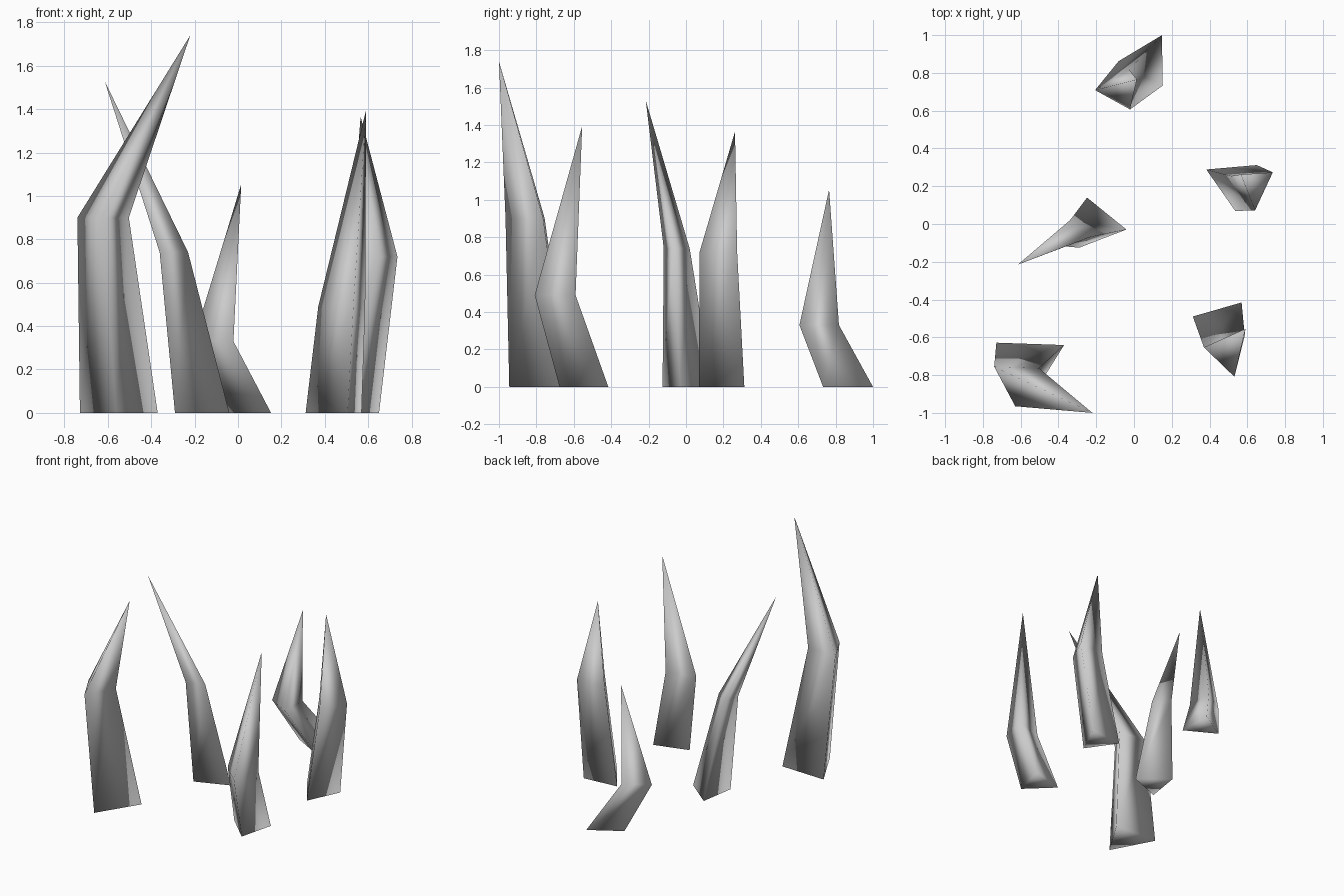
import bpy, bmesh
from math import sin, cos, radians

if "Cube" in bpy.data.objects:
    bpy.data.objects.remove(bpy.data.objects["Cube"])


def triangle(cx, cy, z, r, rot):
    """Corners of a level equilateral triangle."""
    return [(cx + r * cos(radians(rot + a)), cy + r * sin(radians(rot + a)), z)
            for a in (0, 120, 240)]


def spike(name, rot, base, base_r, bend, bend_r, tip):
    """Three-sided spike: base triangle, bent middle ring, pointed tip."""
    bm = bmesh.new()
    low = [bm.verts.new(p) for p in triangle(*base, 0, base_r, rot)]
    mid = [bm.verts.new(p) for p in triangle(*bend, bend_r, rot)]
    top = bm.verts.new(tip)
    bm.faces.new(low[::-1])
    for i in range(3):
        j = (i + 1) % 3
        bm.faces.new((low[i], low[j], mid[j], mid[i]))
        bm.faces.new((mid[i], mid[j], top))
    for f in bm.faces:
        f.smooth = True
    mesh = bpy.data.meshes.new(name)
    bm.to_mesh(mesh)
    bm.free()
    bpy.context.collection.objects.link(bpy.data.objects.new(name, mesh))


# name, rotation, base centre, base radius, bend centre, bend radius, tip
spike("spike_front_left", 28, (-.553, -.738), .207,
      (-.624, -.828, .90), .137, (-.22, -1.0, 1.74))
spike("spike_middle", -9, (-.193, -.005), .155,
      (-.31, -.056, .74), .081, (-.615, -.215, 1.53))
spike("spike_right", 35, (.523, .223), .155,
      (.63, .20, .72), .128, (.565, .262, 1.365))
spike("spike_back", 61, (.073, .865), .154,
      (-.084, .711, .33), .122, (.015, .765, 1.055))
spike("spike_front_right", 46, (.462, -.527), .155,
      (.496, -.684, .49), .130, (.59, -.555, 1.395))
